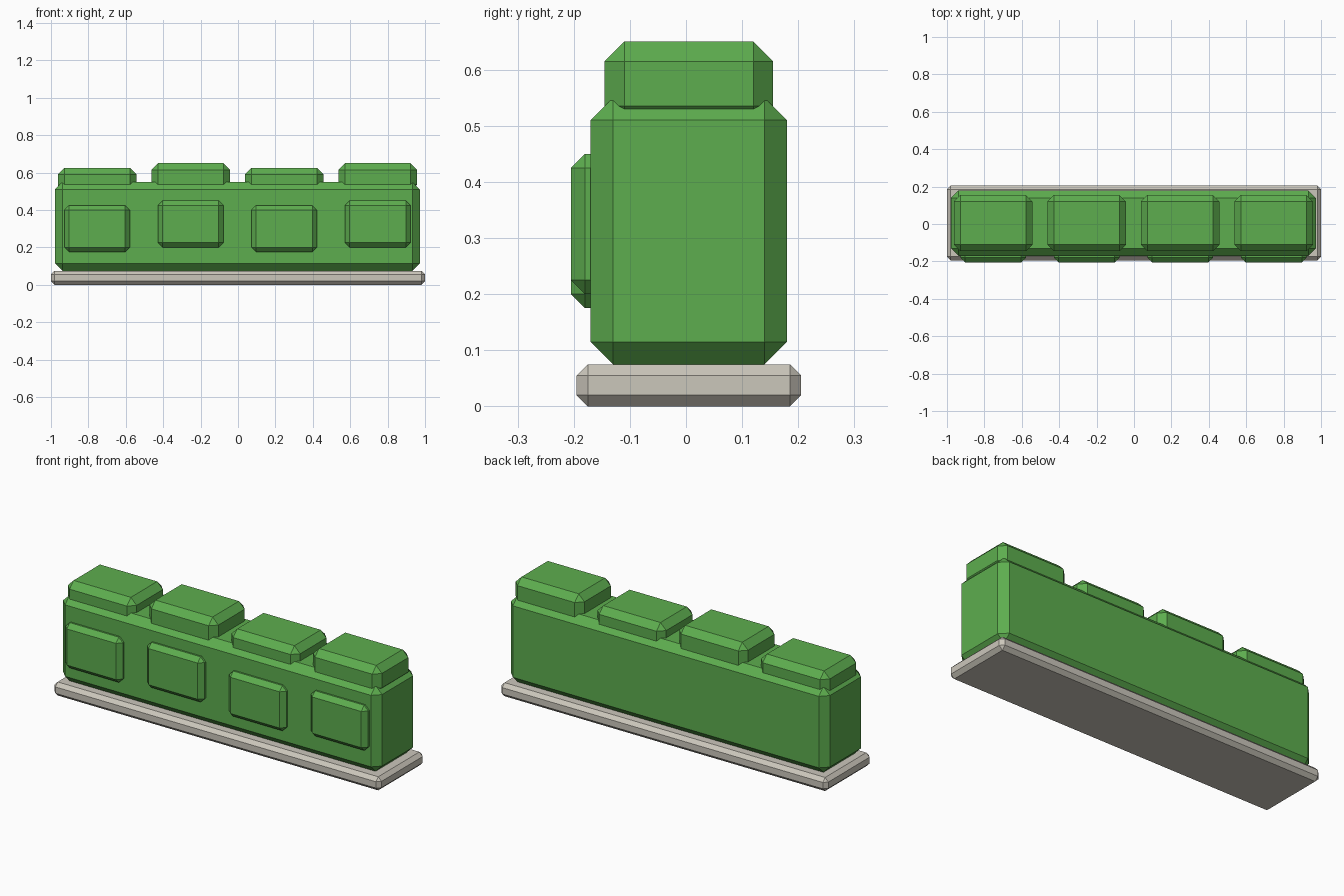
import bpy
import bmesh

cube = bpy.data.objects.get("Cube")
if cube:
    bpy.data.objects.remove(cube, do_unlink=True)


def make_material(name, colour):
    mat = bpy.data.materials.new(name)
    mat.use_nodes = True
    mat.diffuse_color = colour
    mat.node_tree.nodes["Principled BSDF"].inputs["Base Color"].default_value = colour
    return mat


def chamfered_box(name, centre, size, chamfer, mat):
    """Flat-shaded box with every edge cut by a single chamfer."""
    bm = bmesh.new()
    bmesh.ops.create_cube(bm, size=1)
    bmesh.ops.scale(bm, vec=size, verts=bm.verts)
    bmesh.ops.bevel(bm, geom=bm.edges[:], offset=chamfer, segments=1,
                    affect='EDGES', clamp_overlap=True)
    mesh = bpy.data.meshes.new(name)
    bm.to_mesh(mesh)
    bm.free()
    mesh.materials.append(mat)
    obj = bpy.data.objects.new(name, mesh)
    obj.location = centre
    bpy.context.collection.objects.link(obj)
    return obj


leaf = make_material("leaf green", (0.11, 0.42, 0.077, 1))
stone = make_material("pale stone", (0.60, 0.57, 0.50, 1))

# Stone kerb and main hedge body
chamfered_box("stone_base", (0, 0.005, 0.0375), (2, 0.4, 0.075), 0.02, stone)
chamfered_box("hedge_body", (-0.003, 0.005, 0.3125), (1.95, 0.35, 0.475), 0.04, leaf)

# Leaf clumps along the top and front, alternating low and high
for i in range(4):
    x = -0.753 + 0.5 * i
    lift = 0.025 * (i % 2)
    chamfered_box(f"top_clump_{i + 1}", (x, 0.005, 0.55 + lift),
                  (0.42, 0.3, 0.15), 0.035, leaf)
    chamfered_box(f"front_clump_{i + 1}", (x, -0.17, 0.3 + lift),
                  (0.35, 0.07, 0.25), 0.025, leaf)
